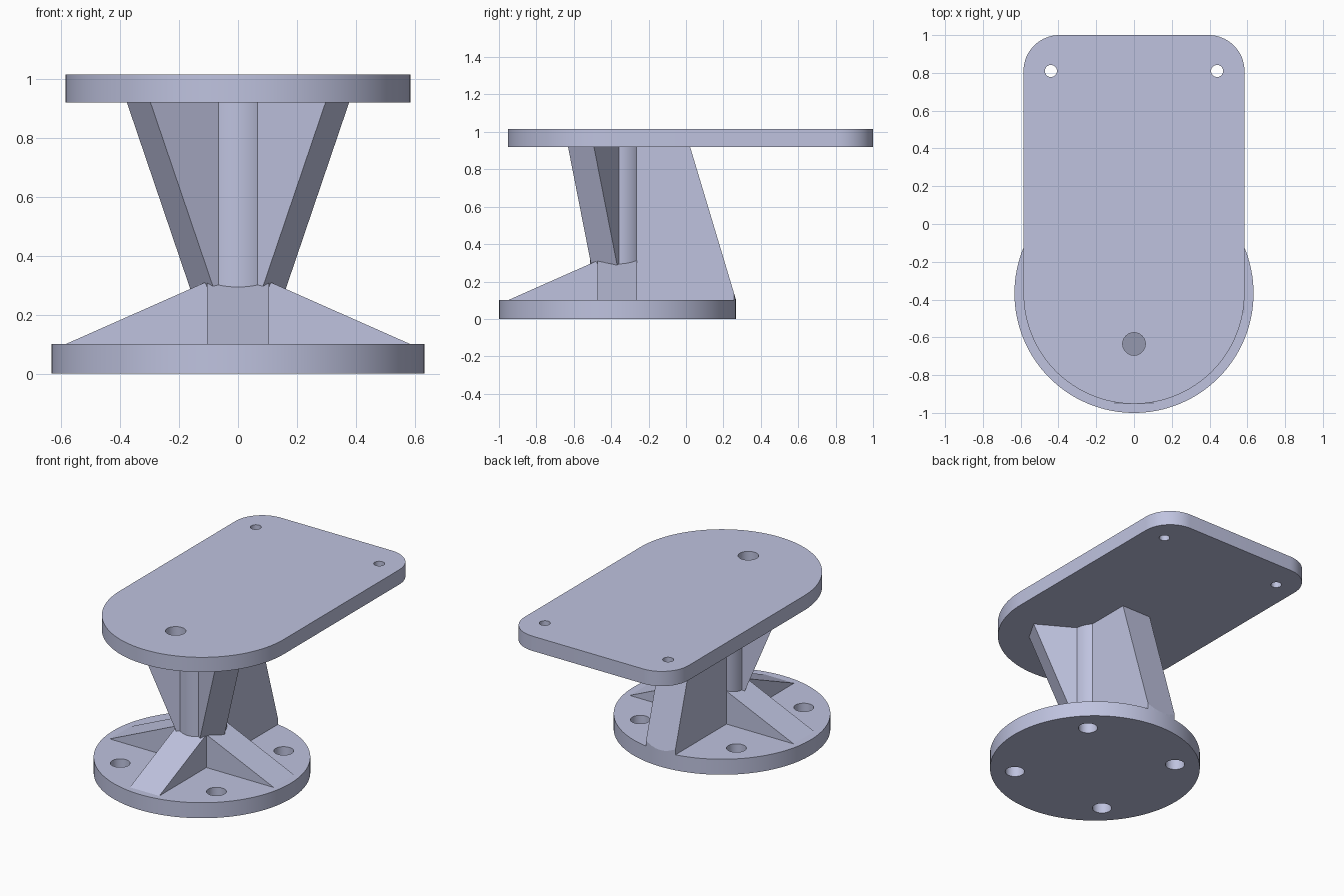
import bpy
import bmesh
from math import sin, cos, pi, radians
from mathutils import Matrix, Vector

cube = bpy.data.objects.get("Cube")
if cube:
    bpy.data.objects.remove(cube, do_unlink=True)

AXIS_Y = -0.367          # pedestal axis
BASE_R, BASE_TOP = 0.633, 0.10
PLATE_BOTTOM, PLATE_TOP = 0.92, 1.015
PLATE_R = 0.585
COLUMN_R = 0.147

metal = bpy.data.materials.new("pale blue grey metal")
metal.use_nodes = True
colour = (0.52, 0.545, 0.74, 1)
metal.diffuse_color = colour
metal.node_tree.nodes["Principled BSDF"].inputs["Base Color"].default_value = colour


def prism(name, points, offset):
    """Solid made by sweeping a closed outline along an offset."""
    bm = bmesh.new()
    face = bm.faces.new([bm.verts.new(p) for p in points])
    swept = bmesh.ops.extrude_face_region(bm, geom=[face])["geom"]
    bmesh.ops.translate(bm, vec=Vector(offset),
                        verts=[v for v in swept if isinstance(v, bmesh.types.BMVert)])
    bmesh.ops.recalc_face_normals(bm, faces=bm.faces)
    mesh = bpy.data.meshes.new(name)
    bm.to_mesh(mesh)
    bm.free()
    obj = bpy.data.objects.new(name, mesh)
    bpy.context.collection.objects.link(obj)
    mesh.materials.append(metal)
    return obj


def arc(cx, cy, r, start, end, steps):
    angles = [radians(start + (end - start) * i / steps) for i in range(steps + 1)]
    return [(cx + r * cos(a), cy + r * sin(a)) for a in angles]


def cylinder(name, x, y, r, bottom, top, sides=48):
    ring = arc(x, y, r, 0, 360, sides)[:-1]
    return prism(name, [(px, py, bottom) for px, py in ring], (0, 0, top - bottom))


def web(name, profile, half_width, angle):
    """Radial web: profile of (distance, height) turned about the pedestal axis."""
    obj = prism(name, [(d, -half_width, z) for d, z in profile], (0, 2 * half_width, 0))
    obj.data.transform(Matrix.Translation((0, AXIS_Y, 0))
                       @ Matrix.Rotation(radians(angle), 4, "Z"))
    return obj


def apply_boolean(obj, tool, operation):
    tool.hide_render = True
    mod = obj.modifiers.new("cut", "BOOLEAN")
    mod.operation, mod.object, mod.solver = operation, tool, "EXACT"
    bpy.context.view_layer.objects.active = obj
    bpy.ops.object.modifier_apply(modifier=mod.name)
    bpy.data.objects.remove(tool, do_unlink=True)


def drill(obj, x, y, r):
    apply_boolean(obj, cylinder("hole_cutter", x, y, r, -1, 2), "DIFFERENCE")


# Round base with four bolt holes
base = cylinder("base_disc", 0, AXIS_Y, BASE_R, 0, BASE_TOP, 128)
for i in range(4):
    a = pi / 4 + i * pi / 2
    drill(base, 0.485 * cos(a), AXIS_Y + 0.485 * sin(a), 0.058)

# Top plate: round front, rounded back corners, three holes
corner = 0.19
outline = (arc(0, AXIS_Y, PLATE_R, 180, 360, 64)
           + arc(PLATE_R - corner, 1 - corner, corner, 0, 90, 16)
           + arc(corner - PLATE_R, 1 - corner, corner, 90, 180, 16))
plate = prism("top_plate", [(x, y, PLATE_BOTTOM) for x, y in outline],
              (0, 0, PLATE_TOP - PLATE_BOTTOM))
drill(plate, 0, -0.635, 0.06)
for side in (-1, 1):
    drill(plate, side * 0.44, 0.81, 0.032)

# Central column
column = cylinder("column", 0, AXIS_Y, COLUMN_R, BASE_TOP, PLATE_BOTTOM, 64)

# Sloping gussets on the base
gusset = [(0, BASE_TOP), (0.585, BASE_TOP), (0, 0.359)]
for name, angle in (("right", 180), ("front", 270), ("left", 0)):
    web(name + "_base_gusset", gusset, 0.105, angle)

# Flaring front wings under the plate
wing = [(0, 0.25), (0.126, 0.25), (0.389, PLATE_BOTTOM), (0, PLATE_BOTTOM)]
for name, angle in (("right", 210), ("left", 330)):
    web(name + "_support_wing", wing, 0.08, angle)

# Wide back strut, trimmed to the base rim
strut = web("back_strut", [(0, BASE_TOP), (BASE_R + 0.002, BASE_TOP),
                           (0.389, PLATE_BOTTOM), (0, PLATE_BOTTOM)], 0.105, 90)
apply_boolean(strut, cylinder("rim_cutter", 0, AXIS_Y, BASE_R, -1, 2, 128), "INTERSECT")

# Smooth the round parts, keep hard edges
bpy.ops.object.select_all(action="DESELECT")
for obj in (base, plate, column):
    obj.select_set(True)
bpy.context.view_layer.objects.active = base
bpy.ops.object.shade_smooth_by_angle(angle=radians(30))
